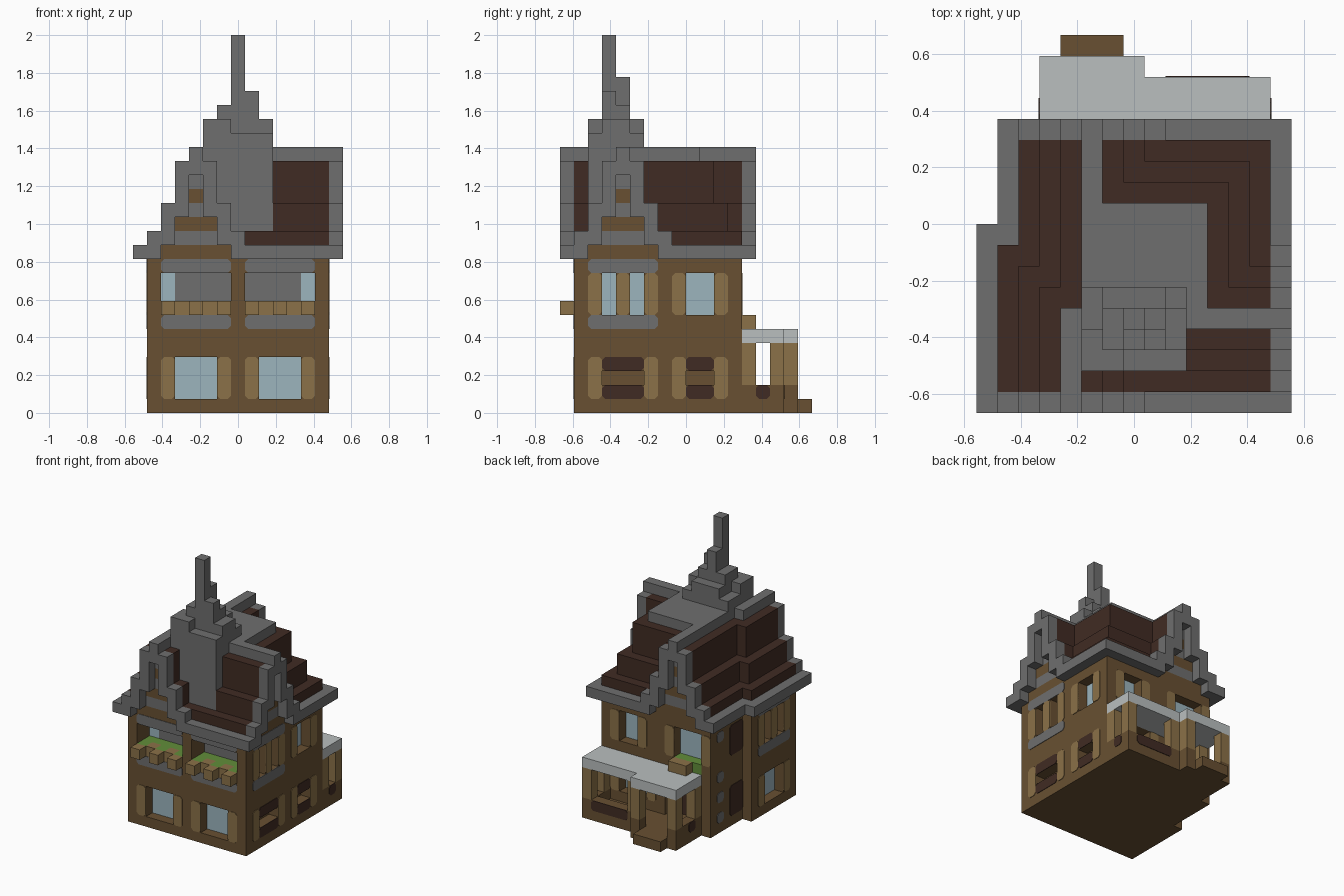
import bpy, bmesh

if "Cube" in bpy.data.objects:
    bpy.data.objects.remove(bpy.data.objects["Cube"], do_unlink=True)

U = 2 / 27                      # size of one block
COLOURS = {"wall_brown": (104, 80, 50), "light_wood": (139, 113, 72),
           "stone_grey": (110, 110, 110), "roof_brown": (64, 43, 35),
           "window_glass": (156, 181, 190), "pale_stone": (186, 191, 191),
           "leaf_green": (98, 142, 58)}
WALL, WOOD, GREY, DARK, GLASS, PALE, GREEN = range(7)


def linear(c):
    c /= 255
    return c / 12.92 if c <= 0.04045 else ((c + 0.055) / 1.055) ** 2.4


materials = []
for name, rgb in COLOURS.items():
    m = bpy.data.materials.new(name)
    m.use_nodes = True
    col = [linear(c) for c in rgb] + [1]
    m.diffuse_color = col
    bsdf = m.node_tree.nodes["Principled BSDF"]
    bsdf.inputs["Base Color"].default_value = col
    bsdf.inputs["Roughness"].default_value = 0.9
    materials.append(m)


def place(i, j, k):
    return ((i - 7.5) * U, (j - 9) * U, k * U)


def finish(bm, name):
    mesh = bpy.data.meshes.new(name)
    bm.to_mesh(mesh)
    bm.free()
    for m in materials:
        mesh.materials.append(m)
    bpy.context.collection.objects.link(bpy.data.objects.new(name, mesh))


# Block grid: each filled cell holds its part name and colour
grid = {}


def fill(part, mat, i0, i1, j0, j1, k0, k1):
    for i in range(i0, i1):
        for j in range(j0, j1):
            for k in range(k0, k1):
                if part:
                    grid[i, j, k] = (part, mat)
                else:
                    grid.pop((i, j, k), None)


# Wall planes: a runs along the wall, d goes inward
SIDES = {"front": lambda a, d: (a, 1 + d), "back": lambda a, d: (a, 13 - d),
         "right": lambda a, d: (14 - d, a), "left": lambda a, d: (1 + d, a),
         "rear_left": lambda a, d: (2 + d, a),
         "porch_back": lambda a, d: (a, 16 - d),
         "porch_left": lambda a, d: (3 + d, a)}


def wall_fill(side, part, mat, a0, a1, d0, d1, k0, k1):
    p, q = SIDES[side](a0, d0), SIDES[side](a1, d1)
    (i0, i1), (j0, j1) = sorted((p[0], q[0])), sorted((p[1], q[1]))
    fill(part, mat, i0, i1, j0, j1, k0, k1)


plates = {}


def plate(side, part, mat, a0, a1, k0, k1, c=0.22):
    """Thin panel with cut corners on a wall."""
    bm = plates.setdefault(side + "_" + part, bmesh.new())
    ring = [(a0 + c, k0), (a1 - c, k0), (a1, k0 + c), (a1, k1 - c),
            (a1 - c, k1), (a0 + c, k1), (a0, k1 - c), (a0, k0 + c)]
    outer, inner = [[bm.verts.new(place(*SIDES[side](a, d), k)) for a, k in ring]
                    for d in (-0.05, 0.02)]
    faces = [bm.faces.new(outer), bm.faces.new(inner[::-1])]
    for n in range(8):
        faces.append(bm.faces.new((outer[n - 1], inner[n - 1], inner[n], outer[n])))
    for f in faces:
        f.material_index = mat
    bmesh.ops.recalc_face_normals(bm, faces=faces)


def opening(side, a0, a1, k0, k1, mat, depth=1):
    wall_fill(side, None, 0, a0, a1, 0, depth, k0, k1)
    wall_fill(side, "window_panes", mat, a0, a1, depth, depth + 1, k0, k1)


def window(side, a0, a1, k0, k1, stone=False, mullion=False):
    """Glazed window with a wooden post each side."""
    opening(side, a0 + 1, a1 - 1, k0, k1, GLASS)
    posts = [a0, a1 - 1]
    if mullion:
        mid = (a0 + a1) // 2
        wall_fill(side, "walls", WALL, mid, mid + 1, 0, 1, k0, k1)
        posts.append(mid)
    for a in posts:
        plate(side, "window_posts", WOOD, a, a + 1, k0, k1)
    if stone:
        for k in (k0 - 1, k1):
            plate(side, "stone_bands", GREY, a0, a1, k, k + 1)


def shuttered(side, a0, a1):
    """Low window with dark beams above and below a gap."""
    opening(side, a0 + 1, a1 - 1, 2, 3, WALL)
    for k in (1, 3):
        plate(side, "dark_beams", DARK, a0 + 1, a1 - 1, k, k + 1)
    for a in (a0, a1 - 1):
        plate(side, "window_posts", WOOD, a, a + 1, 1, 4)


# House walls, with the rear of one side stepped in
fill("walls", WALL, 1, 14, 1, 8, 0, 11)
fill("walls", WALL, 2, 14, 8, 13, 0, 11)

# Front: two shop windows, two deep balconies with flower boxes
for a in (2, 8):
    window("front", a, a + 5, 1, 4)
    opening("front", a, a + 5, 7, 10, GREY, 2)
    for k in (6, 10):
        plate("front", "stone_bands", GREY, a, a + 5, k, k + 1)
    wall_fill("front", "flowers", GREEN, a, a + 5, 0, 2, 7, 8)
    for n in range(5):
        d = -(1 - n % 2)
        wall_fill("front", "flower_boxes", WOOD, a + n, a + n + 1, d, d + 1, 7, 8)

# Sides and back
shuttered("right", 2, 7)
shuttered("right", 8, 12)
window("right", 2, 7, 7, 10, True, True)
window("right", 8, 12, 7, 10)
window("left", 2, 7, 1, 4)
window("left", 2, 7, 7, 10, True, True)
for k in (1, 7):
    plate("rear_left", "dark_panels", DARK, 8, 10, k, k + 3)
for k in (1, 3, 5, 9):
    plate("rear_left", "stones", GREY, 11, 12, k, k + 1)
window("back", 9, 13, 7, 10)
window("back", 2, 7, 7, 10)
window("back", 8, 13, 2, 5)
opening("back", 4, 7, 1, 5, DARK)
wall_fill("back", "flowers", GREEN, 3, 6, 0, 1, 6, 7)
fill("flower_boxes", WOOD, 4, 6, 13, 14, 6, 7)

# Back porch: floor, parapet, posts, roof slab and step
fill("porch_base", WALL, 3, 8, 13, 17, 0, 1)
fill("porch_base", WALL, 8, 14, 13, 16, 0, 1)
fill("porch_base", WALL, 8, 14, 15, 16, 1, 2)
fill("porch_base", WALL, 13, 14, 13, 16, 1, 2)
fill("porch_base", WALL, 3, 4, 13, 17, 1, 2)
for i, j in ((3, 13), (3, 16), (7, 16), (8, 15), (13, 15), (13, 13)):
    fill("porch_base", WALL, i, i + 1, j, j + 1, 1, 2)
    fill("porch_posts", WOOD, i, i + 1, j, j + 1, 2, 5)
fill("porch_roof", PALE, 3, 8, 13, 17, 5, 6)
fill("porch_roof", PALE, 8, 14, 13, 16, 5, 6)
fill("porch_step", WALL, 4, 7, 17, 18, 0, 1)
plate("right", "dark_beams", DARK, 14, 15, 1, 2)
plate("porch_back", "dark_beams", DARK, 9, 13, 1, 2)
plate("porch_left", "dark_beams", DARK, 14, 15, 1, 2)

# Stepped roof: height follows the distance from the eaves
TOP, BASE = (12, 13, 15, 18, 19), (11, 11, 12, 14, 17)
for i in range(15):
    for j in range(14):
        front, side, rear = min(i, 8 - i), min(j, 8 - j), min(i - 1, 9 - i)
        d = max(min(i - 1, 14 - i, 13 - j, j), min(front, 8 - j),
                side if i >= 5 else -1, rear if j >= 5 else -1)
        if d < 0:
            continue
        d = min(d, 4)
        trim = (j == 0 and front >= 0) or (i == 14 and side >= 0) or (j == 13 and rear >= 0)
        gable = max(front if j == 1 else -1, side if i == 13 else -1,
                    rear if j == 12 else -1)
        base = BASE[d] if trim or gable > 1 else 11
        mat = GREY if trim or d in (0, 4) else DARK
        fill("gable_trim" if trim else "roof", mat, i, i + 1, j, j + 1, base, TOP[d])
        if gable > 1 and not trim:
            for k in range(11, base):      # banded gable wall
                fill("gable_walls", WALL if k % 2 else GREY, i, i + 1, j, j + 1, k, k + 1)

# Stone spire
fill("spire", GREY, 5, 10, 2, 6, 12, 20)
for i0, i1, j0, j1, top in ((5, 7, 2, 4, 21), (6, 9, 3, 6, 21), (9, 10, 3, 5, 21),
                            (6, 9, 3, 5, 22), (8, 9, 3, 4, 23), (7, 8, 4, 5, 24),
                            (7, 8, 3, 4, 27)):
    fill("spire", GREY, i0, i1, j0, j1, 20, top)

# Turn the blocks into meshes, keeping exposed faces only
parts = {}
for cell, (part, mat) in grid.items():
    bm, cache = parts.setdefault(part, (bmesh.new(), {}))
    for axis in range(3):
        for s in (0, 1):
            near = list(cell)
            near[axis] += 2 * s - 1
            if tuple(near) in grid:
                continue
            corners = []
            for u, v in ((0, 0), (1, 0), (1, 1), (0, 1)):
                p = list(cell)
                p[axis] += s
                p[(axis + 1) % 3] += u
                p[(axis + 2) % 3] += v
                p = tuple(p)
                if p not in cache:
                    cache[p] = bm.verts.new(place(*p))
                corners.append(cache[p])
            bm.faces.new(corners if s else corners[::-1]).material_index = mat
for part, (bm, cache) in parts.items():
    finish(bm, part)
for part, bm in plates.items():
    finish(bm, part)
